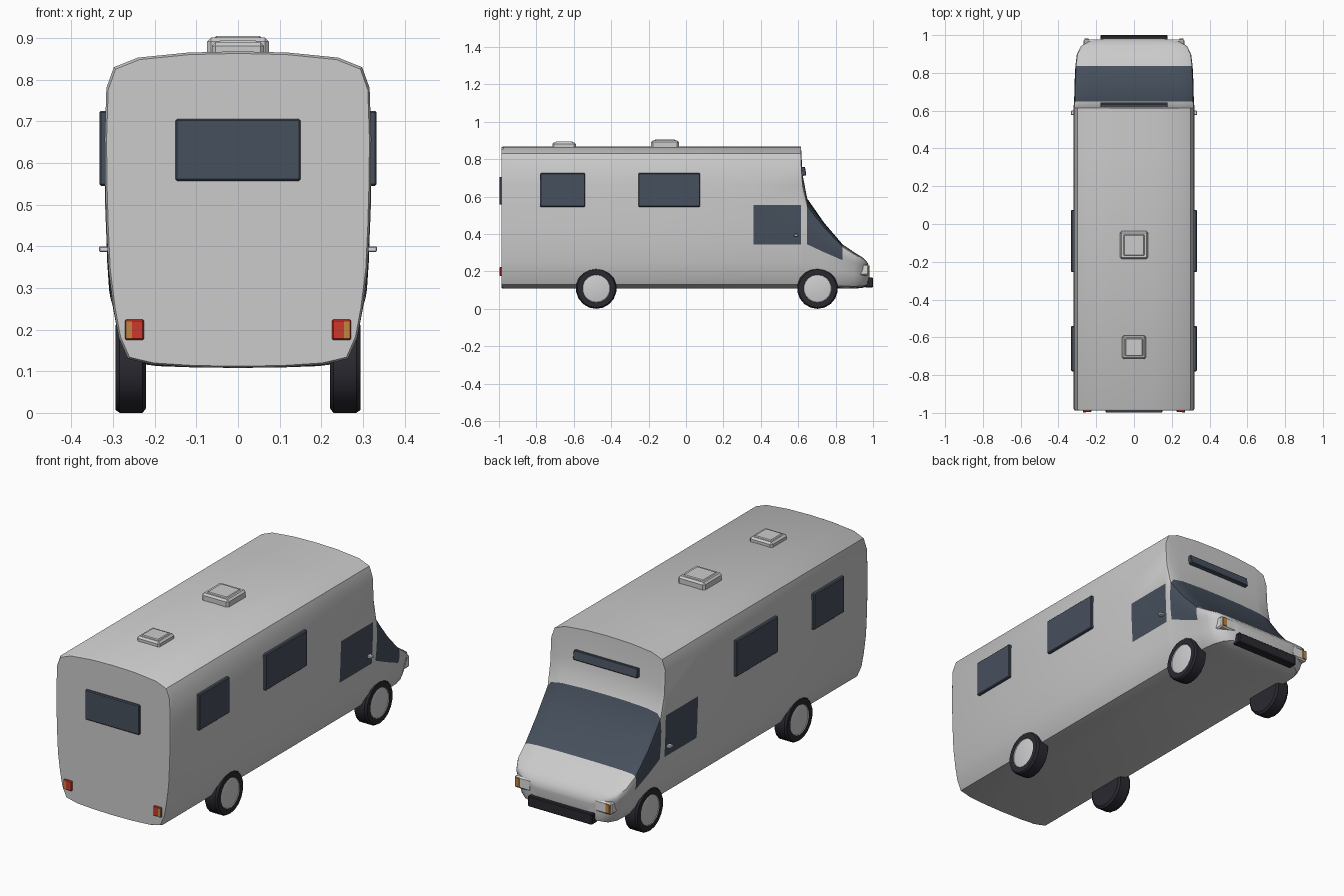
import bpy, bmesh, math
from mathutils import Matrix, Vector

if "Cube" in bpy.data.objects:
    bpy.data.objects.remove(bpy.data.objects["Cube"])


def mat(name, rgb):
    m = bpy.data.materials.new(name)
    m.diffuse_color = (*rgb, 1)
    m.use_nodes = True
    m.node_tree.nodes["Principled BSDF"].inputs["Base Color"].default_value = m.diffuse_color
    return m


PAINT = mat("light grey paint", (0.60, 0.60, 0.60))
GLASS = mat("dark blue glass", (0.062, 0.08, 0.11))
RUBBER = mat("black rubber", (0.022, 0.022, 0.03))
HUB = mat("hub grey", (0.62, 0.62, 0.63))
RED = mat("red lens", (0.62, 0.04, 0.025))
AMBER = mat("amber lens", (0.55, 0.24, 0.05))
LAMP = mat("lamp white", (0.72, 0.72, 0.72))


def finish(name, bm, mats, angle=35):
    bmesh.ops.recalc_face_normals(bm, faces=bm.faces[:])
    me = bpy.data.meshes.new(name)
    bm.to_mesh(me)
    bm.free()
    for m in mats:
        me.materials.append(m)
    ob = bpy.data.objects.new(name, me)
    bpy.context.collection.objects.link(ob)
    bpy.ops.object.select_all(action='DESELECT')
    ob.select_set(True)
    bpy.context.view_layer.objects.active = ob
    bpy.ops.object.shade_smooth_by_angle(angle=math.radians(angle))
    return ob


def box(name, lo, hi, material, bevel=0.0, tilt=0.0):
    """Box between two corners, with optional bevel and tilt about x."""
    lo, hi = Vector(lo), Vector(hi)
    bm = bmesh.new()
    bmesh.ops.create_cube(bm, size=1)
    bmesh.ops.scale(bm, vec=hi - lo, verts=bm.verts[:])
    if bevel:
        bmesh.ops.bevel(bm, geom=bm.edges[:], offset=bevel, segments=1, affect='EDGES')
    bmesh.ops.rotate(bm, matrix=Matrix.Rotation(tilt, 3, 'X'), verts=bm.verts[:])
    bmesh.ops.translate(bm, vec=(lo + hi) / 2, verts=bm.verts[:])
    return finish(name, bm, [material], 25)


def side_box(name, s, x0, x1, y0, y1, z0, z1, material, bevel=0.0):
    a, b = sorted((s * x0, s * x1))
    return box(name, (a, y0, z0), (b, y1, z1), material, bevel)


# Body: half cross-section lofted along y, squeezed down for the cab
BOTTOM, BELT, ROOF = 0.108, 0.345, 0.868
half = [(0, .108), (.11, .110), (.205, .116), (.264, .13), (.286, .18), (.299, .25),
        (.311, BELT), (.316, .45), (.319, .555), (.32, .66), (.316, .78), (.298, .83),
        (.24, .853), (.12, .865), (0, ROOF)]
ring = half + [(-x, z) for x, z in half[-2:0:-1]]
# y, bottom, belt line, top, width scale
stations = [(-.987, .112, BELT, .863, .986), (-.978, .108, BELT, ROOF, 1),
            (.36, .108, BELT, ROOF, 1), (.615, .108, BELT, ROOF, 1),
            (.623, .108, BELT, .72, 1), (.648, .108, BELT, .59, .99),
            (.74, .108, .302, .458, .985), (.837, .108, .26, .345, .97),
            (.90, .108, .235, .302, .945), (.945, .112, .222, .274, .87),
            (.970, .122, .208, .248, .72), (.981, .145, .20, .222, .50)]


def place(x, z, st):
    y, bottom, belt, top, w = st
    if z <= BELT:
        z = bottom + (z - BOTTOM) / (BELT - BOTTOM) * (belt - bottom)
    else:
        z = belt + (z - BELT) / (ROOF - BELT) * (top - belt)
    return (x * w, y, z)


bm = bmesh.new()
rows = [[bm.verts.new(place(x, z, st)) for x, z in ring] for st in stations]
n = len(ring)
for i in range(len(rows) - 1):
    y0 = stations[i][0]
    for j in range(n):
        k = (j + 1) % n
        f = bm.faces.new((rows[i][j], rows[i][k], rows[i + 1][k], rows[i + 1][j]))
        low, high = sorted((ring[j][1], ring[k][1]))
        windscreen = .64 < y0 < .80 and low >= BELT
        door_window = abs(y0 - .36) < .01 and low >= BELT and high <= .556
        f.material_index = 1 if windscreen or door_window else 0
bm.faces.new(rows[0])
bm.faces.new(rows[-1])
finish("body", bm, [PAINT, GLASS], 40)

# Rear window and the narrow window above the cab
box("rear_window", (-.15, -.998, .557), (.15, -.975, .706), GLASS, .004)
box("front_upper_window", (-.178, .616, .712), (.178, .640, .758), GLASS, .003, math.radians(10))

# Roof vents with a raised lid
for name, y, r, top in (("large_vent", -.112, .074, .905), ("small_vent", -.652, .063, .894)):
    box(name, (-r, y - r, .855), (r, y + r, top - .004), PAINT, .009)
    box(name + "_lid", (-r * .75, y - r * .75, top - .012), (r * .75, y + r * .75, top), PAINT, .004)

# Front bumper
box("front_bumper", (-.178, .955, .115), (.178, 1.0, .168), RUBBER, .004)


def wheel(name, s, y):
    """Lathe a tyre and hub around the x axis."""
    profile = [(.221, 0), (.221, .098), (.229, .109), (.284, .109), (.294, .102),
               (.294, .075), (.291, .073), (.293, .066), (.293, 0)]
    seg = 18
    bm = bmesh.new()
    loops = []
    for x, r in profile:
        if r == 0:
            loops.append([bm.verts.new((s * x, y, .109))] * seg)
        else:
            loops.append([bm.verts.new((s * x, y + r * math.sin(2 * math.pi * t / seg),
                                        .109 - r * math.cos(2 * math.pi * t / seg)))
                          for t in range(seg)])
    for i in range(len(loops) - 1):
        for t in range(seg):
            u = (t + 1) % seg
            quad = [loops[i][t], loops[i][u], loops[i + 1][u], loops[i + 1][t]]
            f = bm.faces.new(list(dict.fromkeys(quad)))
            f.material_index = 1 if i >= 5 else 0
    finish(name, bm, [RUBBER, HUB], 30)


# Mirrored parts
for s, side in ((-1, "left"), (1, "right")):
    wheel(side + "_rear_wheel", s, -.48)
    wheel(side + "_front_wheel", s, .703)
    side_box(side + "_rear_side_window", s, .30, .333, -.78, -.54, .545, .725, GLASS, .004)
    side_box(side + "_middle_side_window", s, .30, .333, -.255, .075, .545, .725, GLASS, .004)
    side_box(side + "_door_handle", s, .305, .334, .577, .600, .386, .400, LAMP, .003)
    side_box(side + "_tail_light", s, .226, .271, -.996, -.975, .175, .224, RED, .003)
    side_box(side + "_tail_indicator", s, .255, .269, -.998, -.99, .178, .221, AMBER)
    side_box(side + "_headlight", s, .175, .268, .915, .977, .178, .238, LAMP, .007)
    side_box(side + "_front_indicator", s, .238, .263, .96, .981, .185, .232, AMBER, .002)
